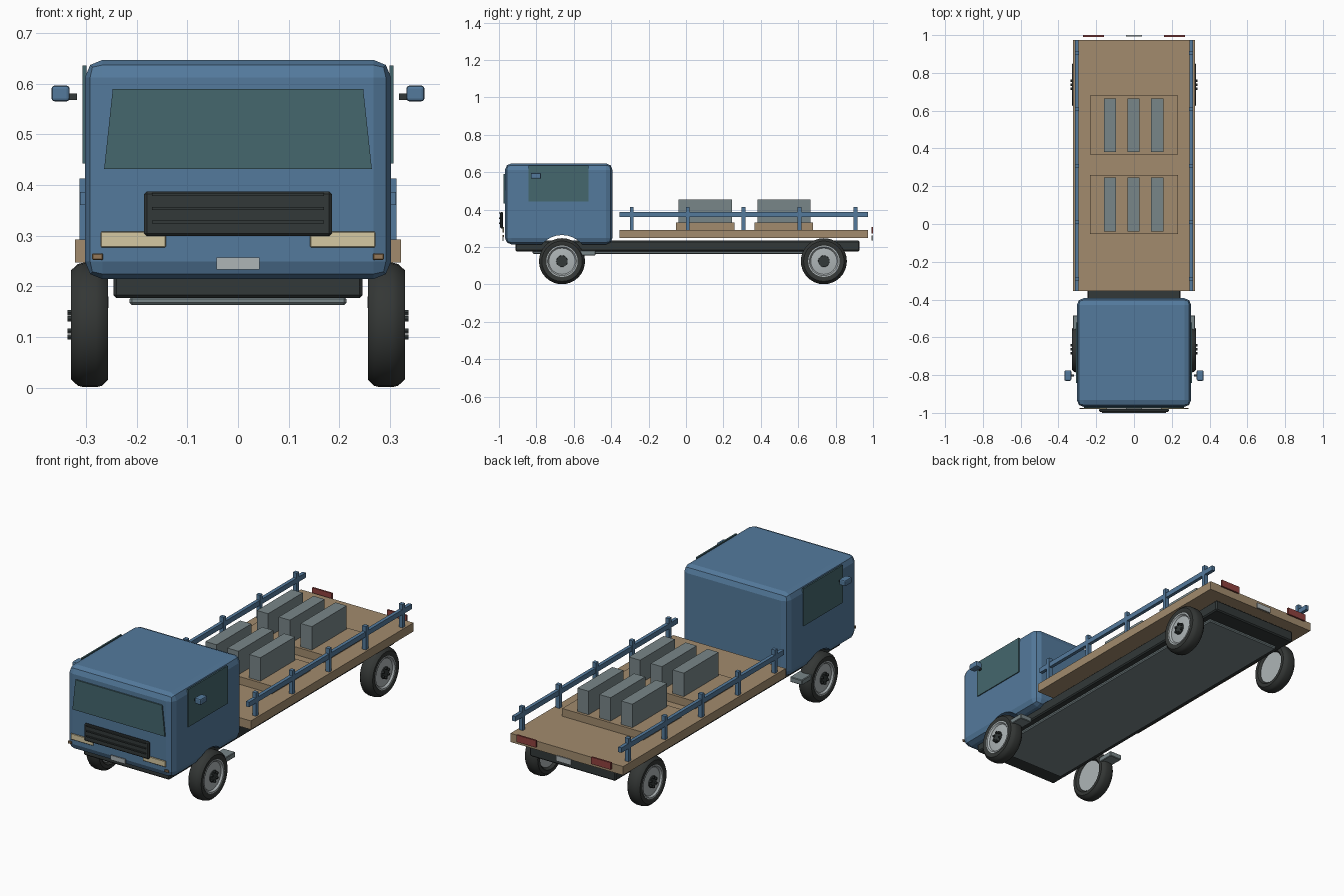
import bpy, bmesh, math
from mathutils import Matrix, Vector

if "Cube" in bpy.data.objects:
    bpy.data.objects.remove(bpy.data.objects["Cube"])


def mat(name, r, g, b):
    m = bpy.data.materials.new(name)
    m.diffuse_color = (r, g, b, 1)
    m.use_nodes = True
    m.node_tree.nodes["Principled BSDF"].inputs["Base Color"].default_value = m.diffuse_color
    return m


BLUE = mat("blue paint", 0.088, 0.195, 0.335)
WOOD = mat("tan wood", 0.36, 0.26, 0.155)
GREY = mat("cargo grey", 0.19, 0.24, 0.25)
GLASS = mat("window glass", 0.058, 0.135, 0.155)
DARK = mat("dark metal", 0.032, 0.04, 0.04)
RUBBER = mat("tyre rubber", 0.034, 0.038, 0.036)
CREAM = mat("headlight cream", 0.66, 0.58, 0.36)
RED = mat("tail light red", 0.28, 0.055, 0.05)
AMBER = mat("indicator amber", 0.30, 0.19, 0.10)
SILVER = mat("silver", 0.42, 0.46, 0.47)


def add(name, bm, m):
    bmesh.ops.recalc_face_normals(bm, faces=bm.faces)
    me = bpy.data.meshes.new(name)
    bm.to_mesh(me)
    bm.free()
    me.materials.append(m)
    ob = bpy.data.objects.new(name, me)
    bpy.context.collection.objects.link(ob)
    return ob


def box(name, x, y, z, m, bevel=0, seg=1):
    """Box from (min, max) ranges on each axis."""
    bm = bmesh.new()
    bmesh.ops.create_cube(bm, size=1)
    for v in bm.verts:
        v.co = Vector([(r[0] + r[1]) / 2 + c * (r[1] - r[0])
                       for c, r in zip(v.co, (x, y, z))])
    if bevel:
        bmesh.ops.bevel(bm, geom=bm.edges[:], offset=bevel, segments=seg,
                        profile=0.5, affect='EDGES')
    return add(name, bm, m)


def pair(name, x, y, z, m, bevel=0, seg=1):
    """The same box on the left and right."""
    box("right_" + name, x, y, z, m, bevel, seg)
    box("left_" + name, (-x[1], -x[0]), y, z, m, bevel, seg)


def lathe(name, profile, side, y, z, m, n=32):
    """Closed turned shape about the x axis; profile is (x, radius)."""
    bm = bmesh.new()
    rings = []
    for i in range(n):
        a = 2 * math.pi * i / n
        rings.append([bm.verts.new((side * px, y + r * math.cos(a), z + r * math.sin(a)))
                      for px, r in profile])
    for i in range(n):
        p, q = rings[i], rings[(i + 1) % n]
        for j in range(len(profile) - 1):
            bm.faces.new((p[j], p[j + 1], q[j + 1], q[j]))
    bmesh.ops.remove_doubles(bm, verts=bm.verts[:], dist=1e-5)
    ob = add(name, bm, m)
    bpy.ops.object.select_all(action='DESELECT')
    bpy.context.view_layer.objects.active = ob
    ob.select_set(True)
    bpy.ops.object.shade_smooth_by_angle(angle=math.radians(40))
    return ob


# Cab with rounded edges and a wheel arch cut right through
cab = box("cab", (-0.302, 0.302), (-0.968, -0.393), (0.214, 0.647), BLUE, 0.035, 2)
bm = bmesh.new()
bmesh.ops.create_cone(bm, cap_ends=True, segments=32, radius1=0.14, radius2=0.14, depth=1,
                      matrix=Matrix.Translation((0, -0.663, 0.124)) @ Matrix.Rotation(math.pi / 2, 4, 'Y'))
cutter = add("arch_cutter", bm, BLUE)
cutter.hide_render = True
cutter.hide_viewport = True
mod = cab.modifiers.new("arch", 'BOOLEAN')
mod.operation = 'DIFFERENCE'
mod.solver = 'EXACT'
mod.object = cutter

# Windscreen (tapered plate) and side windows
screen = box("windscreen", (-0.264, 0.264), (-0.975, -0.967), (0.432, 0.589), GLASS)
for v in screen.data.vertices:
    if v.co.z > 0.5:
        v.co.x *= 0.936
pair("side_window", (0.299, 0.307), (-0.842, -0.522), (0.442, 0.636), GLASS)

# Grille with thin bars
box("grille", (-0.185, 0.185), (-0.994, -0.978), (0.299, 0.387), DARK, 0.005)
for z in (0.327, 0.354, 0.381):
    box("grille_bar", (-0.17, 0.17), (-1.0, -0.992), (z - 0.003, z + 0.003), DARK)

# Lights and plates, front and rear
pair("headlight", (0.142, 0.271), (-0.98, -0.973), (0.277, 0.308), CREAM, 0.002)
pair("indicator", (0.266, 0.288), (-0.98, -0.973), (0.252, 0.265), AMBER, 0.002)
box("front_plate", (-0.042, 0.042), (-0.981, -0.975), (0.233, 0.257), SILVER)
pair("tail_light", (0.158, 0.27), (0.991, 1.0), (0.272, 0.308), RED)
box("rear_plate", (-0.042, 0.042), (0.993, 1.0), (0.234, 0.262), SILVER)

# Mirrors and steps
pair("mirror", (0.332, 0.368), (-0.83, -0.775), (0.565, 0.596), BLUE, 0.006, 2)
pair("mirror_arm", (0.318, 0.336), (-0.808, -0.796), (0.568, 0.58), DARK)
pair("step", (0.255, 0.324), (-0.57, -0.484), (0.155, 0.182), GREY, 0.003)

# Chassis and underbody
box("chassis", (-0.246, 0.246), (-0.912, 0.928), (0.177, 0.234), DARK, 0.006)
box("underbody", (-0.214, 0.214), (-0.82, 0.84), (0.163, 0.18), GREY, 0.005)

# Cargo bed with side rails
box("bed", (-0.322, 0.322), (-0.355, 0.973), (0.247, 0.292), WOOD)
pair("rail", (0.294, 0.312), (-0.355, 0.973), (0.36, 0.386), BLUE)
for i in range(5):
    y = -0.29 + 0.299 * i
    pair("rail_post", (0.292, 0.313), (y - 0.01, y + 0.01), (0.29, 0.413), BLUE)

# Two pallets, each with three slabs
for y in (0.103, 0.523):
    box("pallet", (-0.232, 0.232), (y - 0.156, y + 0.156), (0.29, 0.332), WOOD)
    for x in (-0.127, -0.002, 0.123):
        box("slab", (x - 0.032, x + 0.032), (y - 0.142, y + 0.142), (0.332, 0.453), GREY)

# Wheels: tyre, dished rim, dark hub and bolts
TYRE = [(0.268, 0.08), (0.256, 0.09), (0.256, 0.108), (0.268, 0.12), (0.28, 0.123),
        (0.304, 0.123), (0.316, 0.12), (0.329, 0.108), (0.329, 0.09), (0.322, 0.08), (0.268, 0.08)]
RIM = [(0.268, 0), (0.268, 0.082), (0.327, 0.084), (0.327, 0.077), (0.318, 0.07),
       (0.323, 0.035), (0.323, 0)]
HUB = [(0.315, 0), (0.315, 0.032), (0.328, 0.03), (0.328, 0)]
for side, sn in ((1, "right"), (-1, "left")):
    for y, en in ((-0.663, "front"), (0.737, "rear")):
        p = sn + "_" + en + "_"
        lathe(p + "tyre", TYRE, side, y, 0.124, RUBBER)
        lathe(p + "rim", RIM, side, y, 0.124, SILVER)
        lathe(p + "hub", HUB, side, y, 0.124, DARK, 20)
        for k in range(6):
            a = math.pi / 3 * k + math.pi / 6
            lathe(p + "bolt", [(0.325, 0), (0.325, 0.006), (0.336, 0.006), (0.336, 0)], side,
                  y + 0.024 * math.cos(a), 0.124 + 0.024 * math.sin(a), DARK, 6)
